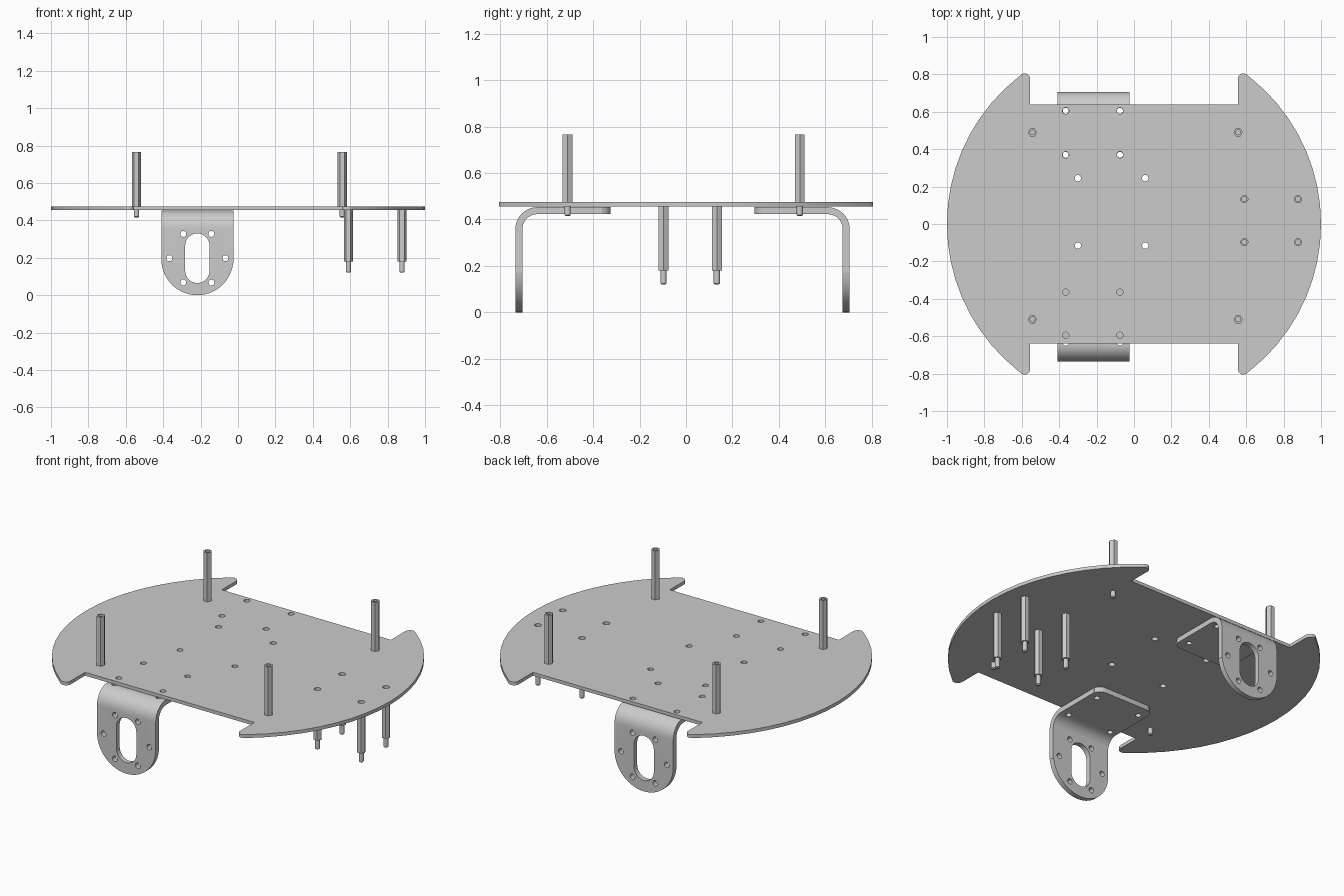
import bpy, bmesh
from math import sin, cos, pi, radians
from mathutils import Matrix, Vector

if "Cube" in bpy.data.objects:
    bpy.data.objects.remove(bpy.data.objects["Cube"])

metal = bpy.data.materials.new("grey_metal")
metal.use_nodes = True
grey = (0.6, 0.6, 0.6, 1)
metal.diffuse_color = grey
metal.node_tree.nodes["Principled BSDF"].inputs["Base Color"].default_value = grey


def arc(cx, cy, r, a0, a1, n):
    """Points along an arc, angles in degrees."""
    angles = [radians(a0 + (a1 - a0) * i / n) for i in range(n + 1)]
    return [(cx + r * cos(a), cy + r * sin(a)) for a in angles]


def prism(bm, outline, low, high, frame=Matrix()):
    """Extrude a 2D outline between two heights of a local frame."""
    face = bm.faces.new([bm.verts.new(frame @ Vector((x, y, low))) for x, y in outline])
    ext = bmesh.ops.extrude_face_region(bm, geom=[face])
    verts = [g for g in ext["geom"] if isinstance(g, bmesh.types.BMVert)]
    bmesh.ops.translate(bm, verts=verts, vec=frame.to_3x3() @ Vector((0, 0, high - low)))


def make(name, bm):
    bmesh.ops.remove_doubles(bm, verts=bm.verts, dist=1e-5)
    bmesh.ops.recalc_face_normals(bm, faces=bm.faces)
    mesh = bpy.data.meshes.new(name)
    bm.to_mesh(mesh)
    bm.free()
    mesh.materials.append(metal)
    obj = bpy.data.objects.new(name, mesh)
    bpy.context.collection.objects.link(obj)
    return obj


def boolean(obj, cutter, operation):
    """Apply a boolean and remove its helper object."""
    cutter.hide_render = True
    mod = obj.modifiers.new("cut", "BOOLEAN")
    mod.operation, mod.solver, mod.object = operation, "EXACT", cutter
    activate(obj)
    bpy.ops.object.modifier_apply(modifier=mod.name)
    bpy.data.objects.remove(cutter)


def activate(obj):
    bpy.ops.object.select_all(action="DESELECT")
    obj.select_set(True)
    bpy.context.view_layer.objects.active = obj


def smooth(obj):
    activate(obj)
    bpy.ops.object.shade_smooth_by_angle(angle=radians(30))


def circle(x, y, r, n=20):
    return arc(x, y, r, 0, 360 - 360 / n, n - 1)


# Deck: round plate with a notch front and back, horns with rounded tips
BOTTOM, TOP = 0.455, 0.475
quarter = arc(0, 0, 1, 0, 52, 9) + arc(0.585, 0.775, 0.03, 60, 180, 7) + [(0.555, 0.64)]
half = quarter + [(-x, y) for x, y in reversed(quarter)]
outline = half + [(-x, -y) for x, y in half[1:-1]]
bm = bmesh.new()
prism(bm, outline, BOTTOM, TOP)
deck = make("deck_plate", bm)

upper = [(x, y) for x in (-0.543, 0.557) for y in (-0.51, 0.49)]
lower = [(x, y) for x in (0.59, 0.877) for y in (-0.097, 0.133)]
holes = [(x, y) for x in (-0.365, -0.075) for y in (-0.595, -0.365, 0.37, 0.605)]
holes += [(x, y) for x in (-0.3, 0.06) for y in (-0.115, 0.245)]
bm = bmesh.new()
for x, y in holes:
    prism(bm, circle(x, y, 0.017), BOTTOM - 0.1, TOP + 0.1)
for x, y in lower:
    prism(bm, circle(x, y, 0.019), BOTTOM - 0.1, TOP + 0.1)
boolean(deck, make("deck_drill", bm), "DIFFERENCE")
smooth(deck)

# Motor brackets: bent strip trimmed to a rounded foot and rounded tab corners
MID, HALF, THICK, BEND, REACH, HIGH = -0.2175, 0.1925, 0.03, 0.095, 0.41, 0.453


def bracket(name, face_y, inward):
    # Local frame: u runs inward from the outer face
    def spot(u):
        return face_y + inward * u

    # Side section
    outer = arc(BEND, HIGH - BEND, BEND, 180, 90, 10)
    inner = arc(BEND, HIGH - BEND, BEND - THICK, 90, 180, 10)
    section = [(0, 0)] + outer + [(REACH, HIGH), (REACH, HIGH - THICK)] + inner + [(THICK, 0)]
    side = Matrix(((0, 0, 1, 0), (inward, 0, 0, face_y), (0, 1, 0, 0), (0, 0, 0, 1)))
    bm = bmesh.new()
    prism(bm, section, MID - HALF, MID + HALF, side)
    obj = make(name, bm)

    # Trim the foot
    front = Matrix(((1, 0, 0, 0), (0, 0, inward, face_y), (0, 1, 0, 0), (0, 0, 0, 1)))
    bm = bmesh.new()
    foot = arc(MID, HALF, HALF, 180, 360, 28)
    foot = [(MID - HALF - 0.1, 1)] + [(MID - HALF - 0.1, HALF)] + foot[1:-1]
    foot += [(MID + HALF + 0.1, HALF), (MID + HALF + 0.1, 1)]
    prism(bm, foot, -0.1, 0.6, front)
    boolean(obj, make("foot_trim", bm), "INTERSECT")

    # Trim the tab corners
    r = 0.05
    tab = arc(MID + HALF - r, REACH - r, r, 0, 90, 6) + arc(MID - HALF + r, REACH - r, r, 90, 180, 6)
    tab = [(MID + HALF + 0.1, -0.1), (MID + HALF + 0.1, REACH - r)] + tab[1:-1]
    tab += [(MID - HALF - 0.1, REACH - r), (MID - HALF - 0.1, -0.1)]
    bm = bmesh.new()
    prism(bm, [(x, spot(u)) for x, u in tab], -0.1, 0.6)
    boolean(obj, make("tab_trim", bm), "INTERSECT")

    # Slot, ring of screw holes and tab holes
    bm = bmesh.new()
    slot = arc(MID, 0.265, 0.065, 0, 180, 14) + arc(MID, 0.13, 0.065, 180, 360, 14)
    prism(bm, slot, -0.05, 0.05, front)
    for i in range(6):
        a = i * pi / 3
        prism(bm, circle(MID + 0.15 * cos(a), 0.1975 + 0.15 * sin(a), 0.016), -0.05, 0.05, front)
    for x in (-0.365, -0.075):
        for u in (0.1, 0.335):
            prism(bm, circle(x, spot(u), 0.016), HIGH - 0.1, HIGH + 0.1)
    boolean(obj, make("bracket_drill", bm), "DIFFERENCE")
    smooth(obj)


bracket("front_bracket", -0.735, 1)
bracket("back_bracket", 0.705, -1)


# Hexagonal standoffs: threaded socket on top, stud underneath
def standoff(name, x, y, low, high):
    bm = bmesh.new()
    prism(bm, circle(x, y, 0.0245, 6), low, high)
    obj = make(name, bm)
    bm = bmesh.new()
    prism(bm, circle(x, y, 0.013, 16), high - 0.1, high + 0.1)
    boolean(obj, make("socket_drill", bm), "DIFFERENCE")
    smooth(obj)
    bm = bmesh.new()
    prism(bm, circle(x, y, 0.0135, 16), low - 0.06, low)
    tip = [e for e in bm.edges if all(v.co.z < low - 0.05 for v in e.verts)]
    bmesh.ops.bevel(bm, geom=tip, offset=0.005, segments=1, affect="EDGES")
    smooth(make(name + "_stud", bm))


for i, (x, y) in enumerate(upper):
    standoff(f"upper_standoff_{i + 1}", x, y, TOP, 0.765)
for i, (x, y) in enumerate(lower):
    standoff(f"lower_standoff_{i + 1}", x, y, 0.18, BOTTOM)
